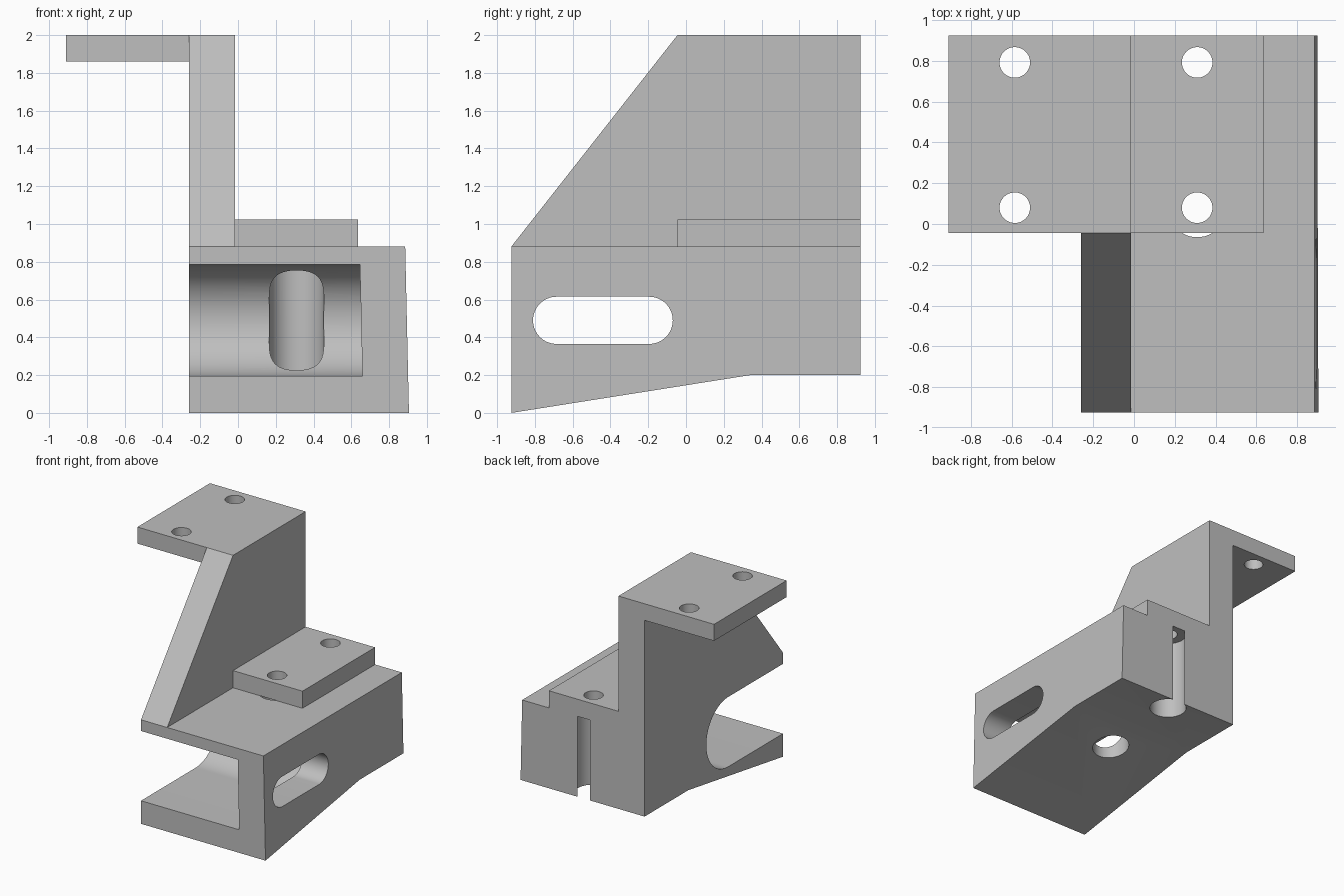
import bpy
import bmesh
from math import sin, cos, pi

cube = bpy.data.objects.get("Cube")
if cube:
    bpy.data.objects.remove(cube, do_unlink=True)

grey = bpy.data.materials.new("plain grey")
grey.use_nodes = True
COLOUR = (0.52, 0.52, 0.52, 1)
grey.diffuse_color = COLOUR
grey.node_tree.nodes["Principled BSDF"].inputs["Base Color"].default_value = COLOUR

FRONT, BACK = -0.925, 0.925
LEFT_WEB, RIGHT_WEB = -0.26, -0.015
DECK, TOP, LEDGE = 0.88, 2.0, -0.045
DRAFT = 0.0225  # side wall leans out towards the base


def prism(name, outline, axis, lo, hi, draft=0):
    """Extrude a 2D outline: (y, z) along X, or (x, y) along Z."""
    bm = bmesh.new()
    rings = []
    for level in (lo, hi):
        ring = []
        for a, b in outline:
            if axis == "X":
                lean = draft * b if level == hi else 0
                co = (level - lean, a, b)
            else:
                co = (a, b, level)
            ring.append(bm.verts.new(co))
        rings.append(ring)
        bm.faces.new(ring)
    for i in range(len(outline)):
        j = (i + 1) % len(outline)
        bm.faces.new((rings[0][i], rings[0][j], rings[1][j], rings[1][i]))
    bmesh.ops.recalc_face_normals(bm, faces=bm.faces)
    mesh = bpy.data.meshes.new(name)
    bm.to_mesh(mesh)
    bm.free()
    mesh.materials.append(grey)
    obj = bpy.data.objects.new(name, mesh)
    bpy.context.collection.objects.link(obj)
    return obj


def arc(cx, cy, r, start, end, steps=32):
    angles = [start + (end - start) * i / steps for i in range(steps + 1)]
    return [(cx + r * cos(t), cy + r * sin(t)) for t in angles]


def drill(name, x, y, r, lo, hi):
    return prism(name, arc(x, y, r, 0, 2 * pi, 48)[:-1], "Z", lo, hi)


def rect(x0, x1, y0, y1):
    return [(x0, y0), (x1, y0), (x1, y1), (x0, y1)]


def finish(obj, cutters=()):
    """Cut the holes, drop the cutters and smooth the round walls."""
    bpy.ops.object.select_all(action="DESELECT")
    obj.select_set(True)
    bpy.context.view_layer.objects.active = obj
    for cutter in cutters:
        cutter.hide_render = True
        mod = obj.modifiers.new(cutter.name, "BOOLEAN")
        mod.operation = "DIFFERENCE"
        mod.solver = "EXACT"
        mod.object = cutter
        bpy.ops.object.modifier_apply(modifier=mod.name)
        bpy.data.objects.remove(cutter, do_unlink=True)
    bpy.ops.object.shade_smooth_by_angle(angle=pi / 6)


HOLE_ROWS = (0.08, 0.793)
PAD_X, FLANGE_X = 0.31, -0.585

# Base block with a ramped underside and a drafted side wall
base = prism("base_block", [(FRONT, 0), (0.34, 0.2), (BACK, 0.2),
                            (BACK, DECK), (FRONT, DECK)],
             "X", LEFT_WEB, 0.905, DRAFT)
# Round-backed recess, open at the front and one side
recess = prism("recess_cutter",
               [(-1.2, 0.195)] + arc(-0.195, 0.49, 0.295, -pi / 2, pi / 2, 48)
               + [(-1.2, 0.785)], "X", -0.5, 0.663, DRAFT)
# Rounded slot through the side wall
slot = prism("slot_cutter",
             arc(-0.195, 0.49, 0.125, -pi / 2, pi / 2)
             + arc(-0.685, 0.49, 0.125, pi / 2, 3 * pi / 2), "X", 0.4, 1.1)
# Wide screw access bores from below
bores = [drill("bore_cutter", PAD_X, y, 0.145, -0.2, 1.2) for y in HOLE_ROWS]
finish(base, [recess, slot] + bores)

# Mounting pad on the deck
pad = prism("mounting_pad", rect(RIGHT_WEB, 0.635, LEDGE, BACK), "Z", DECK, 1.025)
finish(pad, [drill("pad_hole", PAD_X, y, 0.075, 0.7, 1.3) for y in HOLE_ROWS])

# Upright web with a sloping front edge
web = prism("upright_web", [(FRONT, DECK), (BACK, DECK), (BACK, TOP), (LEDGE, TOP)],
            "X", LEFT_WEB, RIGHT_WEB)
finish(web)

# Top flange
flange = prism("top_flange", rect(-0.91, LEFT_WEB, LEDGE, BACK), "Z", 1.86, TOP)
finish(flange, [drill("flange_hole", FLANGE_X, y, 0.075, 1.6, 2.2) for y in HOLE_ROWS])
